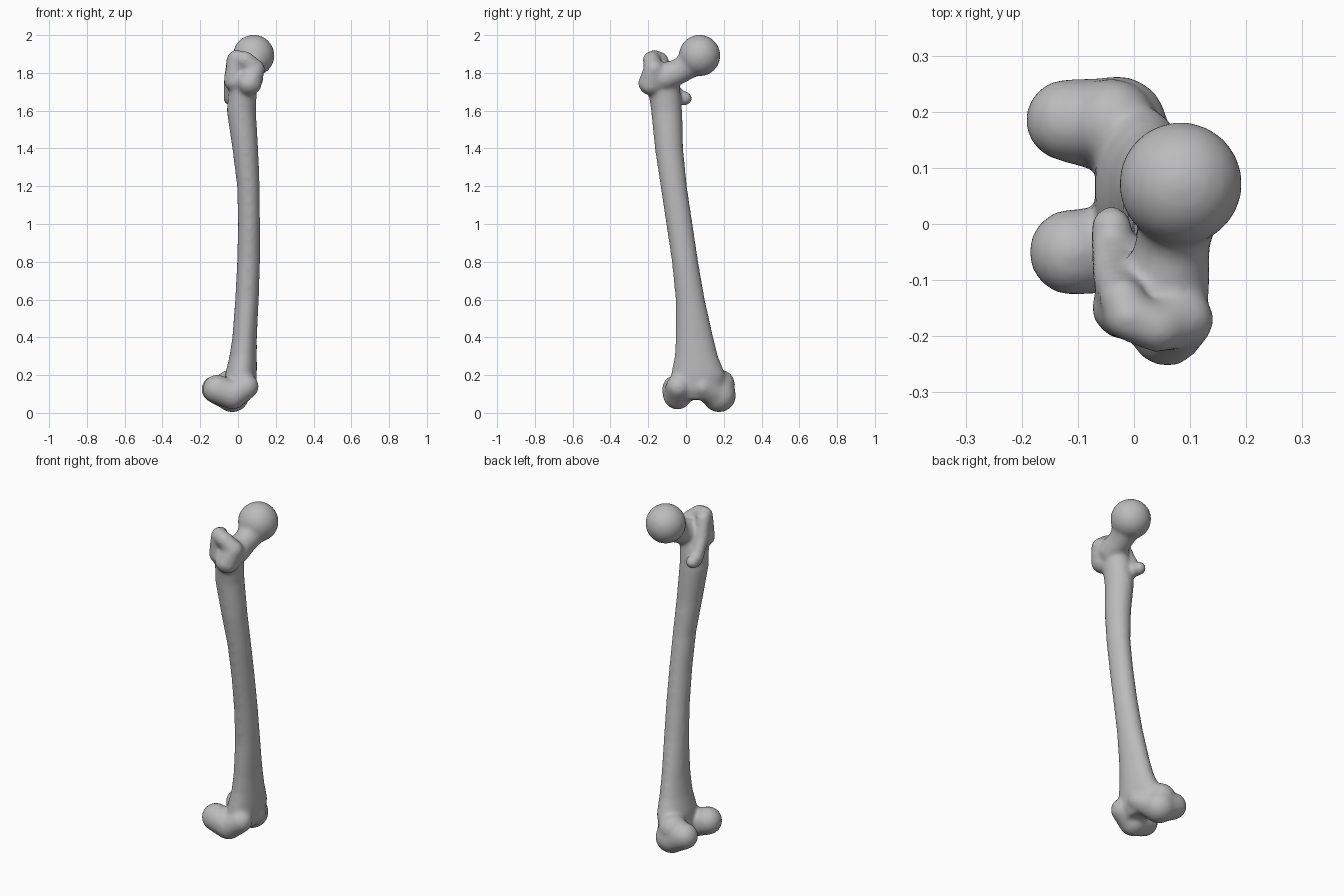
import bpy
import bmesh
from math import sin, cos, tau
from mathutils import Vector

default = bpy.data.objects.get("Cube")
if default:
    bpy.data.objects.remove(default, do_unlink=True)

bone_grey = bpy.data.materials.new("bone_grey")
bone_grey.use_nodes = True
colour = (0.5, 0.5, 0.5, 1)
bone_grey.diffuse_color = colour
bone_grey.node_tree.nodes["Principled BSDF"].inputs["Base Color"].default_value = colour

bm = bmesh.new()


def loft(sections, sides=32):
    """Closed tube through elliptical sections (z, x_min, x_max, y_min, y_max)."""
    rings = []
    for z, xa, xb, ya, yb in sections:
        ring = []
        for i in range(sides):
            a = tau * i / sides
            x = (xa + xb + (xb - xa) * cos(a)) / 2
            y = (ya + yb + (yb - ya) * sin(a)) / 2
            ring.append(bm.verts.new((x, y, z)))
        rings.append(ring)
    for low, high in zip(rings, rings[1:]):
        for i in range(sides):
            j = (i + 1) % sides
            bm.faces.new((low[i], low[j], high[j], high[i]))
    bm.faces.new(list(reversed(rings[0])))
    bm.faces.new(rings[-1])


def swell(*knots):
    """Rounded limb: tapered capsules between knots (x, y, z, radius)."""
    for start, end in zip(knots, knots[1:]):
        a, b = Vector(start), Vector(end)
        axis = b.xyz - a.xyz
        sphere = bmesh.ops.create_icosphere(bm, subdivisions=3, radius=1)
        for v in sphere["verts"]:
            knot = b if v.co.dot(axis) > 0 else a
            v.co = knot.xyz + v.co * knot.w


# Shaft, flaring at both ends
loft([
    (0.07, -0.04, 0.06, -0.04, 0.15),
    (0.12, -0.07, 0.09, -0.08, 0.20),
    (0.20, -0.07, 0.10, -0.08, 0.21),
    (0.30, -0.045, 0.10, -0.06, 0.17),
    (0.40, -0.03, 0.10, -0.055, 0.145),
    (0.60, -0.015, 0.11, -0.055, 0.10),
    (0.80, -0.005, 0.117, -0.075, 0.065),
    (1.00, 0, 0.117, -0.105, 0.035),
    (1.20, -0.005, 0.115, -0.135, 0.005),
    (1.40, -0.03, 0.107, -0.165, -0.015),
    (1.60, -0.06, 0.095, -0.185, -0.02),
    (1.70, -0.05, 0.10, -0.20, -0.03),
    (1.78, -0.03, 0.11, -0.21, -0.04),
    (1.84, 0, 0.10, -0.19, -0.07),
])

# Ball head
head = bmesh.ops.create_icosphere(bm, subdivisions=4, radius=0.11)
bmesh.ops.translate(bm, verts=head["verts"], vec=(0.083, 0.072, 1.892))

# Neck
swell((0.06, -0.11, 1.78, 0.078), (0.07, -0.03, 1.81, 0.066), (0.08, 0.04, 1.86, 0.08))

# Large outer knob with its raised rim
swell((0.06, -0.185, 1.75, 0.07), (0.09, -0.17, 1.82, 0.053), (0.04, -0.185, 1.87, 0.045),
      (-0.01, -0.165, 1.88, 0.043), (-0.02, -0.15, 1.76, 0.057))

# Rear crest running down to the small inner knob
swell((-0.02, -0.135, 1.87, 0.042), (-0.04, -0.09, 1.76, 0.036),
      (-0.04, -0.04, 1.67, 0.038), (-0.04, -0.005, 1.665, 0.038))

# Outer and inner knee knuckles
swell((0.045, -0.04, 0.14, 0.066), (-0.03, -0.045, 0.095, 0.078), (-0.11, -0.05, 0.125, 0.078))
swell((0.045, 0.09, 0.14, 0.06), (-0.03, 0.175, 0.092, 0.09), (-0.12, 0.185, 0.125, 0.074))
swell((-0.04, 0.17, 0.12, 0.08), (-0.04, 0.18, 0.15, 0.08))

mesh = bpy.data.meshes.new("thigh_bone")
bm.to_mesh(mesh)
bm.free()
mesh.materials.append(bone_grey)
bone = bpy.data.objects.new("thigh_bone", mesh)
bpy.context.collection.objects.link(bone)

# Fuse the parts into one skin and soften the joins
fuse = bone.modifiers.new("fuse", "REMESH")
fuse.mode = "VOXEL"
fuse.voxel_size = 0.01
fuse.use_smooth_shade = True
soften = bone.modifiers.new("soften", "SMOOTH")
soften.factor = 0.5
soften.iterations = 14
